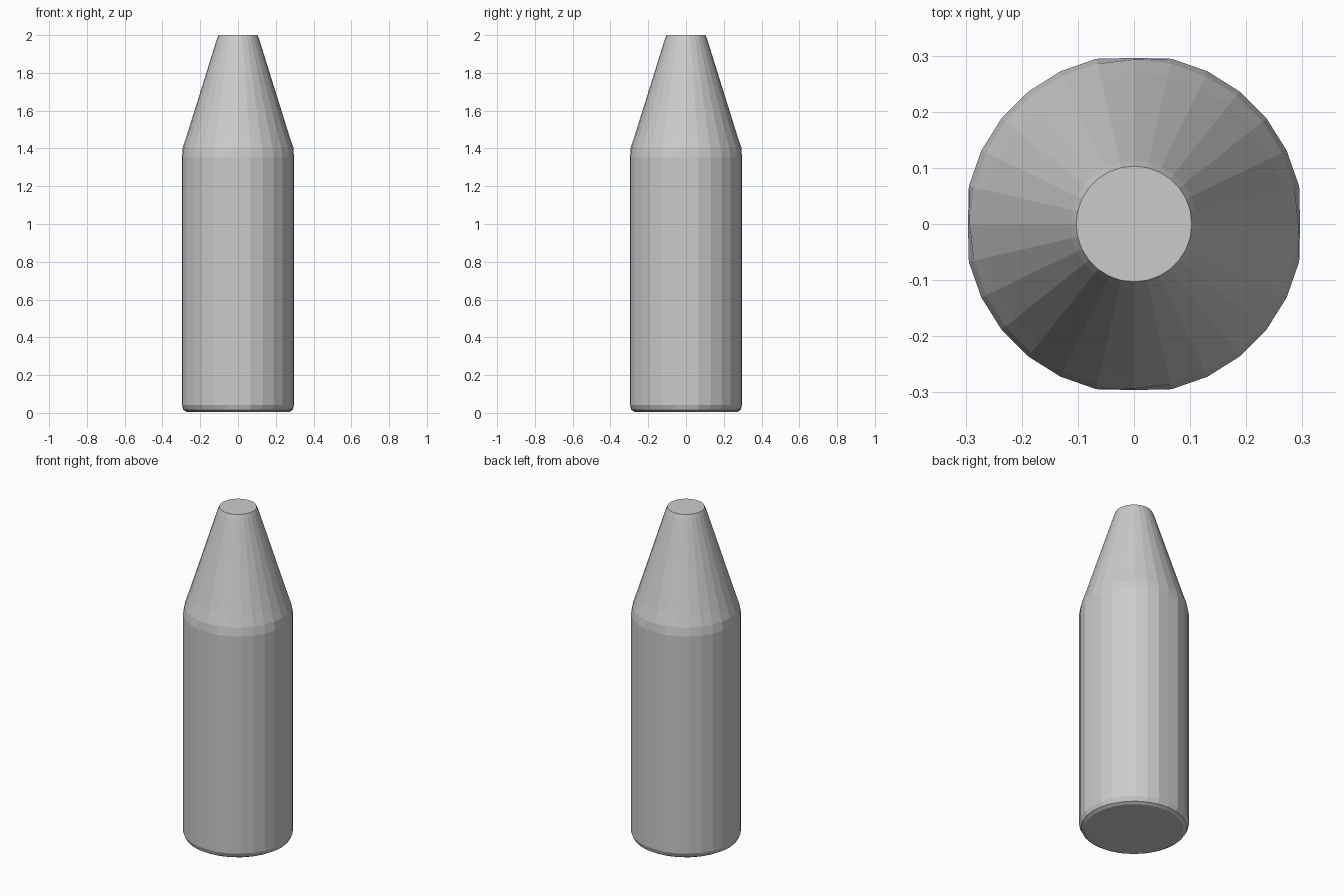
import bpy, bmesh
from math import cos, sin, pi

if "Cube" in bpy.data.objects:
    bpy.data.objects.remove(bpy.data.objects["Cube"])

SIDES = 28
FLAT = 0.296  # the four cardinal sides are slightly flattened

# Body outline as (radius, height), from base to tip
PROFILE = [(0.272, 0.006), (0.290, 0.016), (0.302, 0.042),
           (0.302, 1.355), (0.293, 1.405), (0.271, 1.470),
           (0.113, 1.975), (0.103, 2.0)]


def clamp(v):
    return max(-FLAT, min(FLAT, v))


def lathe(name, profile, sides):
    bm = bmesh.new()
    rings = []
    for r, z in profile:
        rings.append([bm.verts.new((clamp(r * cos(2 * pi * i / sides)),
                                    clamp(r * sin(2 * pi * i / sides)), z))
                      for i in range(sides)])
    # Side walls
    for low, high in zip(rings, rings[1:]):
        for i in range(sides):
            j = (i + 1) % sides
            bm.faces.new((low[i], low[j], high[j], high[i]))
    # Flat base and tip
    bm.faces.new(rings[0][::-1])
    bm.faces.new(rings[-1])
    mesh = bpy.data.meshes.new(name)
    bm.to_mesh(mesh)
    bm.free()
    obj = bpy.data.objects.new(name, mesh)
    bpy.context.collection.objects.link(obj)
    return obj


# Flat-shaded bullet-shaped body with a tapered, blunt tip
lathe("tapered_body", PROFILE, SIDES)
